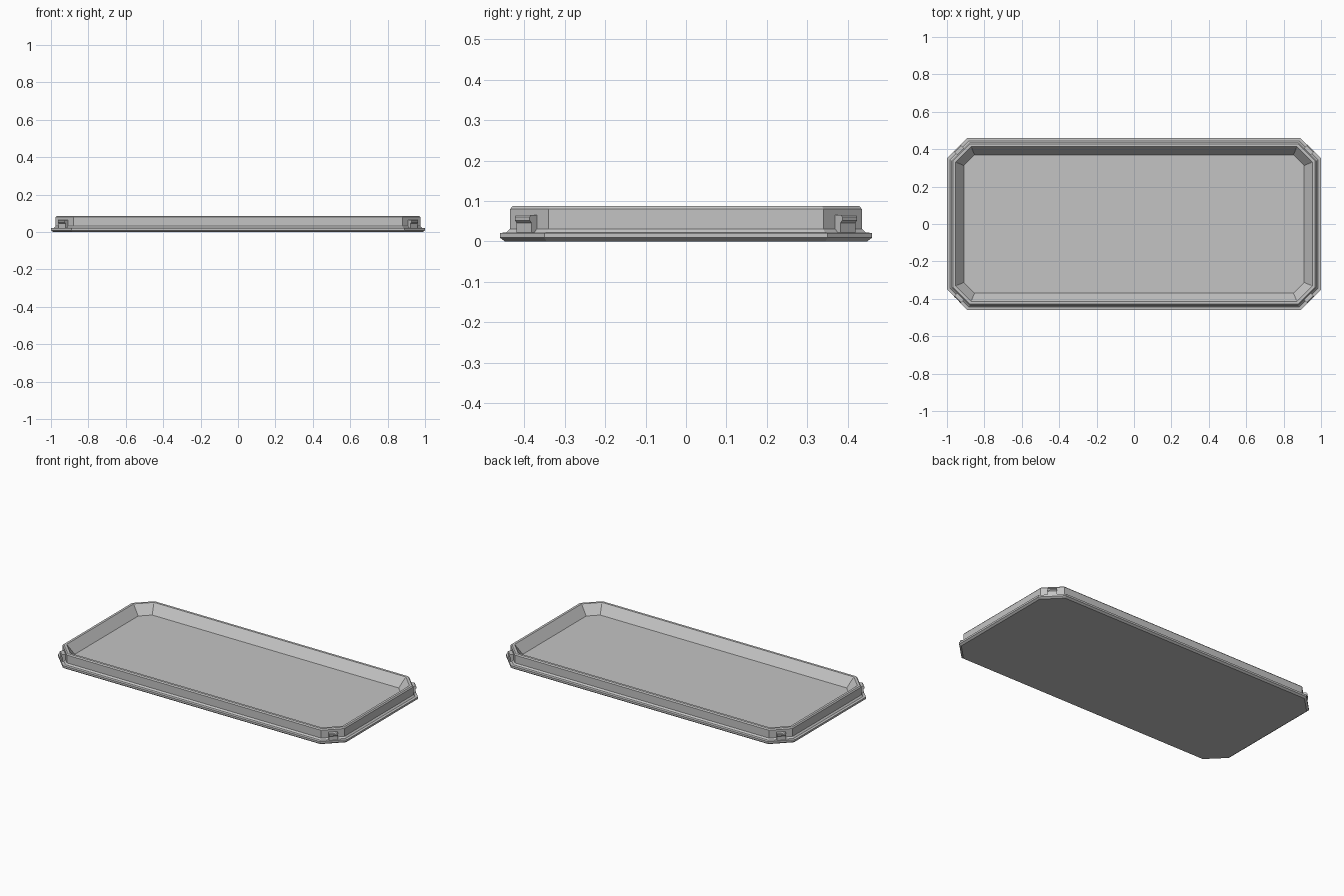
import bpy, bmesh
from math import sqrt, pi, atan2
from mathutils import Matrix, Vector

cube = bpy.data.objects.get("Cube")
if cube:
    bpy.data.objects.remove(cube, do_unlink=True)

HALF_X, HALF_Y, CHAMFER = 1.0, 0.46, 0.11

grey = bpy.data.materials.new("plain grey")
grey.use_nodes = True
colour = (0.55, 0.55, 0.55, 1)
grey.diffuse_color = colour
grey.node_tree.nodes["Principled BSDF"].inputs["Base Color"].default_value = colour


def finish(name, bm):
    bmesh.ops.recalc_face_normals(bm, faces=bm.faces)
    mesh = bpy.data.meshes.new(name)
    bm.to_mesh(mesh)
    bm.free()
    mesh.materials.append(grey)
    obj = bpy.data.objects.new(name, mesh)
    bpy.context.collection.objects.link(obj)
    return obj


def octagon(bm, inset, z):
    """Ring of a chamfered rectangle, offset evenly inwards."""
    x, y = HALF_X - inset, HALF_Y - inset
    c = CHAMFER - inset * (2 - sqrt(2))
    quarter = [(x, y - c), (x - c, y)]
    ring = quarter + [(-a, b) for a, b in reversed(quarter)]
    ring += [(-a, -b) for a, b in ring]
    return [bm.verts.new((a, b, z)) for a, b in ring]


# Tray: foot, ledge, outer wall, rim, sloping inner wall and floor
profile = [(0.012, 0), (0, 0.009), (0, 0.021), (0.016, 0.022), (0.025, 0.031),
           (0.025, 0.08), (0.031, 0.087), (0.046, 0.087), (0.05, 0.082),
           (0.09, 0.03)]
bm = bmesh.new()
rings = [octagon(bm, inset, z) for inset, z in profile]
for low, high in zip(rings, rings[1:]):
    for i in range(8):
        j = (i + 1) % 8
        bm.faces.new((low[i], low[j], high[j], high[i]))
bm.faces.new(rings[0])
bm.faces.new(rings[-1])
finish("tray", bm)

# Corner clips: hooked blocks on the diagonal faces, resting on the ledge
clip_profile = [(-0.032, 0.018), (-0.006, 0.018), (-0.006, 0.046),
                (0, 0.052), (0, 0.06), (-0.004, 0.065), (-0.032, 0.065)]
CLIP_HALF = 0.026
for side, sx in (("left", 1), ("right", -1)):
    for end, sy in (("front", -1), ("back", 1)):
        bm = bmesh.new()
        face = bm.faces.new([bm.verts.new((r, -CLIP_HALF, z)) for r, z in clip_profile])
        out = bmesh.ops.extrude_face_region(bm, geom=[face])
        bmesh.ops.translate(bm, vec=(0, 2 * CLIP_HALF, 0),
                            verts=[v for v in out["geom"] if isinstance(v, bmesh.types.BMVert)])
        place = Vector((sx * (HALF_X - CHAMFER / 2), sy * (HALF_Y - CHAMFER / 2), 0))
        bm.transform(Matrix.Translation(place) @ Matrix.Rotation(atan2(sy, sx), 4, "Z"))
        finish(f"{end}_{side}_clip", bm)
